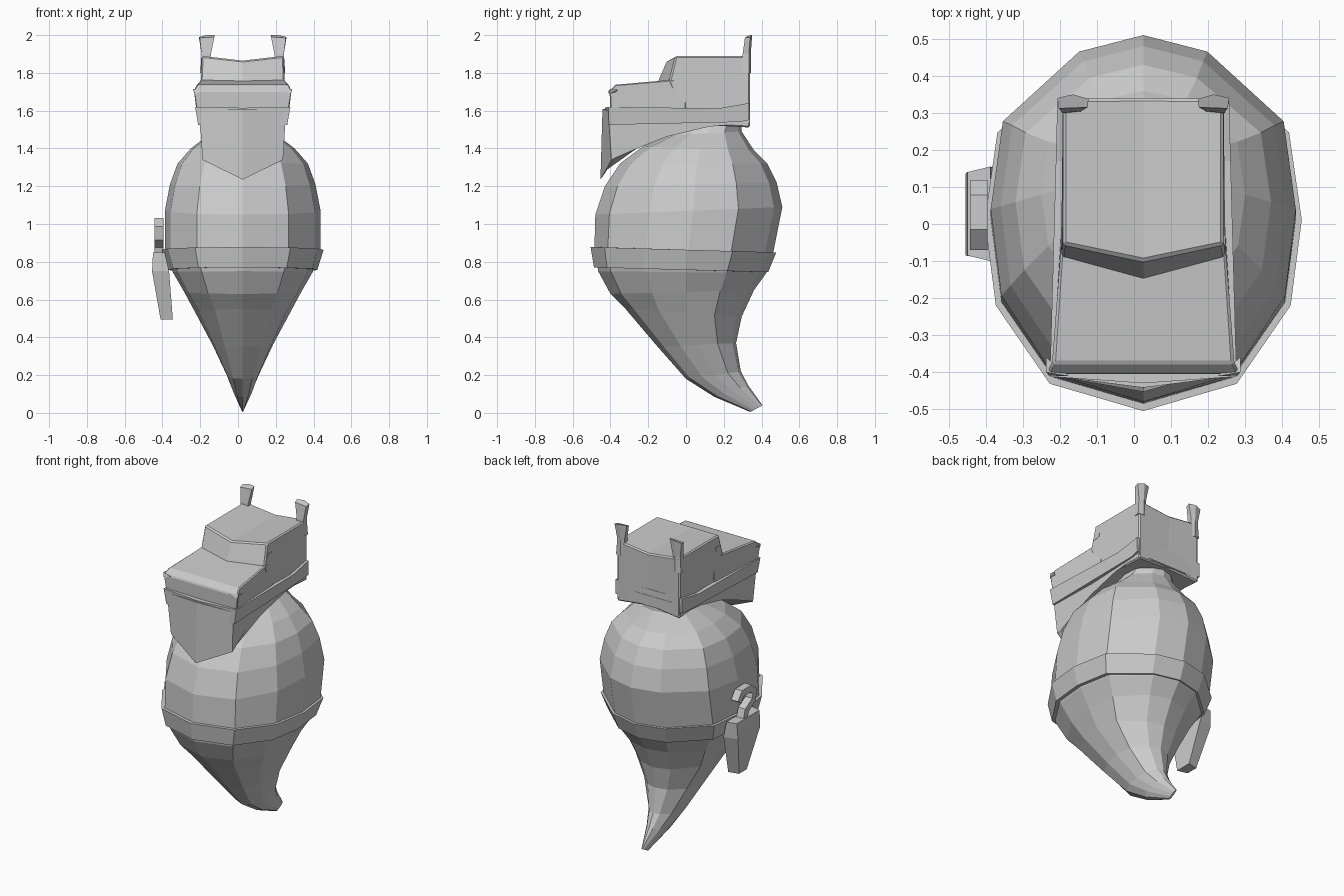
import bpy, bmesh
from mathutils import Vector

CX = 0.025  # symmetry plane of body and head


def make(name, verts, faces, bevel=0):
    me = bpy.data.meshes.new(name)
    me.from_pydata(verts, [], faces)
    bm = bmesh.new()
    bm.from_mesh(me)
    bmesh.ops.recalc_face_normals(bm, faces=bm.faces)
    bm.to_mesh(me)
    bm.free()
    ob = bpy.data.objects.new(name, me)
    bpy.context.collection.objects.link(ob)
    if bevel:
        m = ob.modifiers.new("bevel", 'BEVEL')
        m.width = bevel
        m.segments = 1
        m.limit_method = 'ANGLE'
    return ob


def loft(name, rings, closed=False, bevel=0):
    n = len(rings[0])
    verts = [v for r in rings for v in r]
    faces = []
    k = len(rings)
    for i in range(k if closed else k - 1):
        a, b = i * n, ((i + 1) % k) * n
        faces += [(a + j, a + (j + 1) % n, b + (j + 1) % n, b + j) for j in range(n)]
    if not closed:
        faces += [tuple(range(n)), tuple(range((k - 1) * n, k * n))]
    return make(name, verts, faces, bevel)


# twelve-sided cross-section shared by body and belt
half = [(.59, -.85), (.93, -.42), (1, .05), (.92, .53), (.42, .91)]
section = [(0, -1)] + half + [(0, 1)] + [(-x, y) for x, y in reversed(half)]


def body_ring(yf, zf, yb, zb, w):
    """Tilted ring through a front point and a back point with half width w."""
    return [(CX + x * w, yf + (yb - yf) * (t + 1) / 2, zf + (zb - zf) * (t + 1) / 2)
            for x, t in section]


# body with curling tail
loft("body", [body_ring(*r) for r in [
    (.02, 1.56, .29, 1.56, .13),
    (-.09, 1.47, .295, 1.49, .17),
    (-.23, 1.41, .36, 1.39, .275),
    (-.35, 1.32, .43, 1.32, .345),
    (-.43, 1.20, .48, 1.22, .385),
    (-.48, 1.05, .51, 1.09, .412),
    (-.485, .87, .462, .85, .412),
    (-.465, .75, .425, .74, .37),
    (-.40, .63, .36, .65, .31),
    (-.32, .55, .295, .51, .25),
    (-.15, .35, .265, .37, .16),
    (0, .18, .29, .22, .085),
    (.15, .085, .33, .145, .05),
    (.34, .005, .405, .04, .006)]])

# belt
loft("belt", [body_ring(*r) for r in [
    (-.505, .878, .478, .85, .428),
    (-.487, .77, .435, .745, .395),
    (-.45, .77, .40, .745, .36),
    (-.47, .878, .44, .85, .39)]], closed=True)


def prism(name, pts, bevel=0):
    """Side outline (y, z, half width[, centre y, centre z]) swept left-centre-right."""
    rings = []
    for s in (-1, 0, 1):
        rings.append([(CX + s * p[2], *((p[3], p[4]) if s == 0 and len(p) > 3 else p[:2]))
                      for p in pts])
    return loft(name, rings, bevel=bevel)


# head
prism("cranium", [
    (-.055, 1.89, .217, -.10, 1.865), (.338, 1.89, .217, .34, 1.865),
    (.338, 1.51, .217, .325, 1.53), (.0, 1.53, .21),
    (-.09, 1.75, .223, -.15, 1.75)], bevel=.008)
prism("snout", [
    (-.06, 1.765, .222), (-.375, 1.737, .243), (-.405, 1.705, .262),
    (-.40, 1.60, .245), (.0, 1.58, .222), (.0, 1.765, .212)], bevel=.006)
prism("face_band", [
    (-.412, 1.62, .252, -.43, 1.615), (.17, 1.612, .236), (.333, 1.64, .232),
    (.333, 1.55, .23), (.28, 1.54, .226), (-.408, 1.525, .236, -.425, 1.525)])
prism("jaw", [
    (-.412, 1.60, .23, -.442, 1.61), (-.395, 1.34, .213, -.453, 1.235),
    (-.375, 1.35, .205, -.415, 1.29), (-.26, 1.40, .21), (-.1, 1.463, .21),
    (.12, 1.515, .214), (.335, 1.535, .216), (.335, 1.6, .216), (0, 1.6, .21)])

for s, side in ((-1, "left"), (1, "right")):
    def px(x, y, z):
        return (CX + s * x, y, z)

    # ears: bent fins flaring at the back corners
    loft(side + "_ear", [
        [px(.22, .30, 1.80), px(.225, .335, 1.80), px(.19, .343, 1.80), px(.165, .33, 1.80), px(.165, .30, 1.80)],
        [px(.218, .30, 1.90), px(.218, .333, 1.90), px(.19, .343, 1.90), px(.168, .335, 1.90), px(.168, .305, 1.90)],
        [px(.228, .312, 1.985), px(.232, .34, 1.99), px(.19, .35, 2.0), px(.148, .338, 2.0), px(.15, .315, 1.99)]])
    # eyes at the snout corners
    make(side + "_eye", [px(.262, -.40, 1.715), px(.20, -.411, 1.705), px(.255, -.409, 1.69),
                         px(.25, -.37, 1.70), px(.262, -.36, 1.71)],
         [(0, 1, 2), (0, 2, 4), (0, 4, 3, 1), (1, 3, 2), (2, 3, 4)])
    # slots on the sides of the brow
    slot = [(-.07, 1.795), (-.02, 1.80), (-.01, 1.825), (-.055, 1.825)]
    loft(side + "_slot_rim", [[px(x, y, z) for y, z in slot] for x in (.21, .222)])


# scabbard on the left hip
def rect(z, x0, x1, y0, y1):
    c = .015
    return [(x0, y0 + c, z), (x1, y0, z), (x1, y1, z), (x0, y1 - c, z)]


loft("hip_scabbard", [
    rect(.85, -.45, -.388, -.10, .155),
    rect(.75, -.455, -.365, -.10, .15),
    rect(.495, -.41, -.345, -.03, .075)])

# curled handle above the scabbard
path = [Vector(p) for p in [(.05, .82), (.03, .89), (-.04, .93), (-.05, .98), (-.01, 1.01), (.07, 1.01), (.10, .965)]]
rings = []
for i, p in enumerate(path):
    d = (path[min(i + 1, len(path) - 1)] - path[max(i - 1, 0)]).normalized()
    n = Vector((-d.y, d.x)) * .022
    a, b = p + n, p - n
    rings.append([(-.443, *a), (-.395, *a), (-.395, *b), (-.443, *b)])
loft("scabbard_handle", rings)
